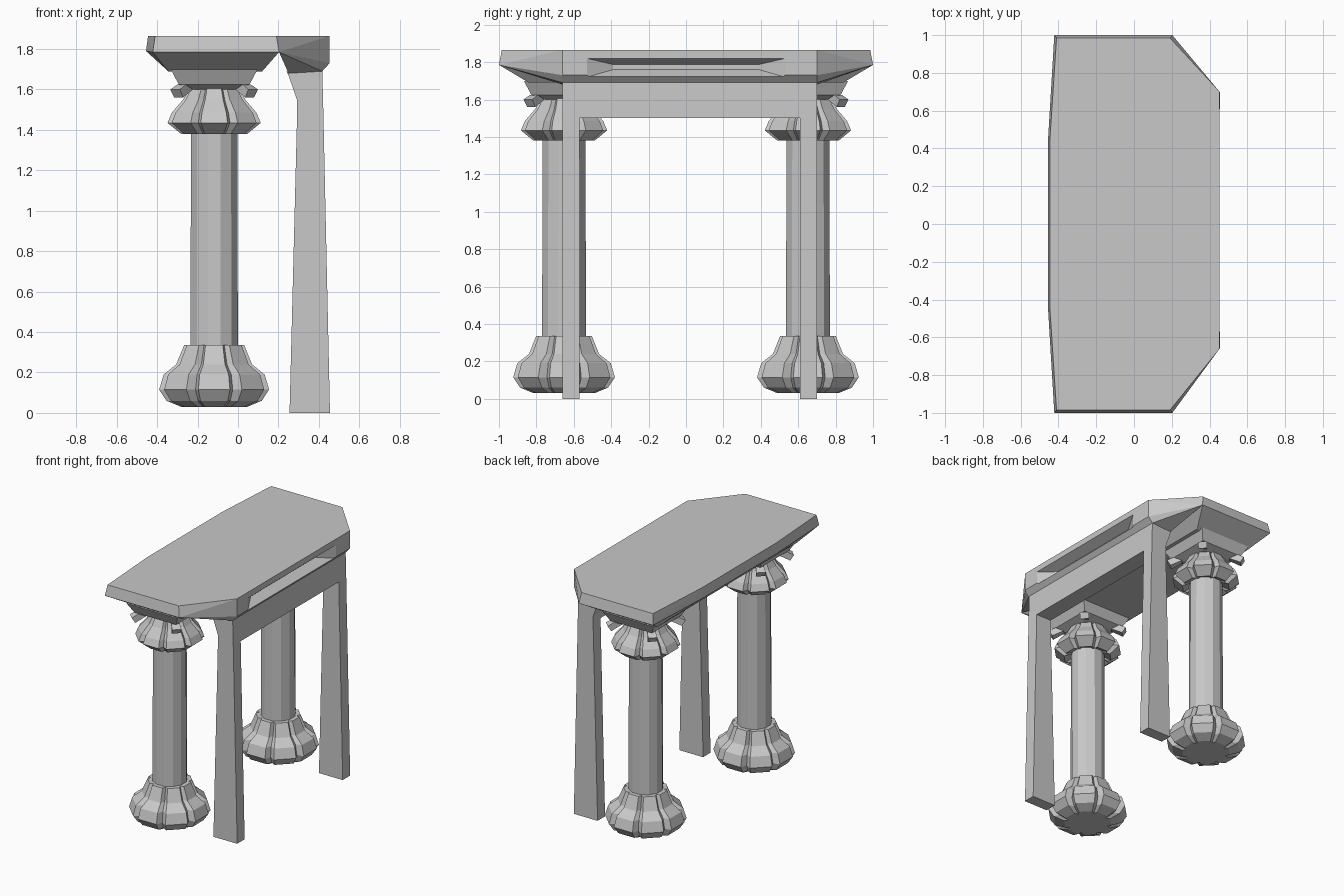
import bpy, bmesh
from math import sin, cos, radians
from mathutils import Vector, Matrix

if "Cube" in bpy.data.objects:
    bpy.data.objects.remove(bpy.data.objects["Cube"])

stone = bpy.data.materials.new("grey_stone")
stone.use_nodes = True
GREY = (0.58, 0.58, 0.58, 1)
stone.diffuse_color = GREY
stone.node_tree.nodes["Principled BSDF"].inputs["Base Color"].default_value = GREY


def finish(bm, name):
    bmesh.ops.recalc_face_normals(bm, faces=bm.faces)
    mesh = bpy.data.meshes.new(name)
    bm.to_mesh(mesh)
    bm.free()
    mesh.materials.append(stone)
    ob = bpy.data.objects.new(name, mesh)
    bpy.context.collection.objects.link(ob)
    return ob


def hull(points, name):
    """Convex solid around a few corner points."""
    bm = bmesh.new()
    for p in points:
        bm.verts.new(p)
    res = bmesh.ops.convex_hull(bm, input=bm.verts)
    bmesh.ops.delete(bm, geom=list({g for g in res["geom_interior"]}), context='VERTS')
    bmesh.ops.dissolve_limit(bm, angle_limit=0.01, verts=bm.verts, edges=bm.edges)
    return finish(bm, name)


def loft(rings, name):
    """Closed solid through rings of equal point count."""
    bm = bmesh.new()
    loops = [[bm.verts.new(p) for p in ring] for ring in rings]
    n = len(loops[0])
    for a, b in zip(loops, loops[1:]):
        for i in range(n):
            j = (i + 1) % n
            bm.faces.new((a[i], a[j], b[j], b[i]))
    bm.faces.new(loops[0][::-1])
    bm.faces.new(loops[-1])
    return finish(bm, name)


def rect(x0, x1, y0, y1, z):
    return [(x0, y0, z), (x1, y0, z), (x1, y1, z), (x0, y1, z)]


COL_X, COL_Y = -0.118, 0.652


def polar(r, deg, z, cy):
    return (COL_X + r * cos(radians(deg)), cy + r * sin(radians(deg)), z)


def lobed_ring(r, z, cy, groove):
    """Eight flat lobes separated by narrow grooves."""
    pts = []
    for k in range(8):
        for off, f in ((-16, 1), (16, 1), (22.5, groove)):
            pts.append(polar(r * f, 45 * k + off, z, cy))
    return pts


BASE = [(.17, .03), (.245, .06), (.283, .115), (.26, .19), (.195, .24), (.155, .335), (.10, .335)]
CAPITAL = [(.10, 1.41), (.17, 1.38), (.24, 1.435), (.218, 1.485), (.16, 1.55), (.13, 1.605), (.10, 1.605)]

# Columns, each with base, shaft, capital, corner leaves and abacus
for side, s in (("front", -1), ("back", 1)):
    cy = s * COL_Y
    loft([lobed_ring(r, z, cy, .85) for r, z in BASE], side + "_column_base")
    loft([lobed_ring(r, z, cy, .85) for r, z in CAPITAL], side + "_column_capital")
    loft([[polar(r, 15 + 30 * k, z, cy) for k in range(12)]
          for r, z in ((.122, .25), (.118, 1.5), (.118, 1.66))], side + "_column_shaft")
    loft([rect(COL_X - h, COL_X + h, cy - h, cy + h, z)
          for h, z in ((.11, 1.60), (.175, 1.625), (.215, 1.70))], side + "_abacus")
    for k in range(4):
        a = 45 + 90 * k
        ring = []
        for r, z in ((.17, 1.60), (.25, 1.56), (.275, 1.60), (.23, 1.625)):
            ring.append((r, z))
        loft([[polar(r, a + d, z, cy) for r, z in ring] for d in (-7, 7)], side + "_corner_leaf")

# Top slab with a bevelled rim
slab = []
for s in (-1, 1):
    slab += [(-.41, s * .985, 1.865), (.19, s * .985, 1.865),
             (-.422, s, 1.785), (.203, s, 1.785),
             (-.445, s * .45, 1.865), (-.455, s * .45, 1.79),
             (-.345, s * .84, 1.69), (.12, s * .84, 1.69)]
hull(slab, "top_slab")

# Side beam with angled ends and a tapered slot in its outer face
Y0, Y1 = -.66, .70
beam = []
for s, y in ((-1, Y0), (1, Y1)):
    beam += [(.19, s * .985, 1.865), (.203, s, 1.785), (.25, y, 1.68),
             (.453, y, 1.865), (.453, y, 1.73), (.417, y, 1.69)]
side_beam = hull(beam, "side_beam")


def upright(x, w, z0, z1):
    return [(x, -w, z0), (x, w, z0), (x, w, z1), (x, -w, z1)]


cutter = loft([upright(.38, .39, 1.76, 1.787), upright(.453, .53, 1.72, 1.82),
               upright(.50, .53, 1.72, 1.82)], "slot_cutter")
cutter.hide_render = True
mod = side_beam.modifiers.new("slot", 'BOOLEAN')
mod.operation = 'DIFFERENCE'
mod.object = cutter
mod.solver = 'EXACT'
bpy.context.view_layer.objects.active = side_beam
bpy.ops.object.modifier_apply(modifier=mod.name)
bpy.data.objects.remove(cutter)

# Lintel under the beam
section = [(.24, 1.69), (.417, 1.69), (.422, 1.5), (.293, 1.5), (.293, 1.545), (.25, 1.67)]
loft([[(x, y, z) for x, z in section] for y in (Y0, Y1)], "lintel")

# Tapered flat legs
for side, y in (("front", Y0), ("back", Y1 - .09)):
    loft([rect(.255, .455, y, y + .09, 0), rect(.293, .422, y, y + .09, 1.5)], side + "_leg")
